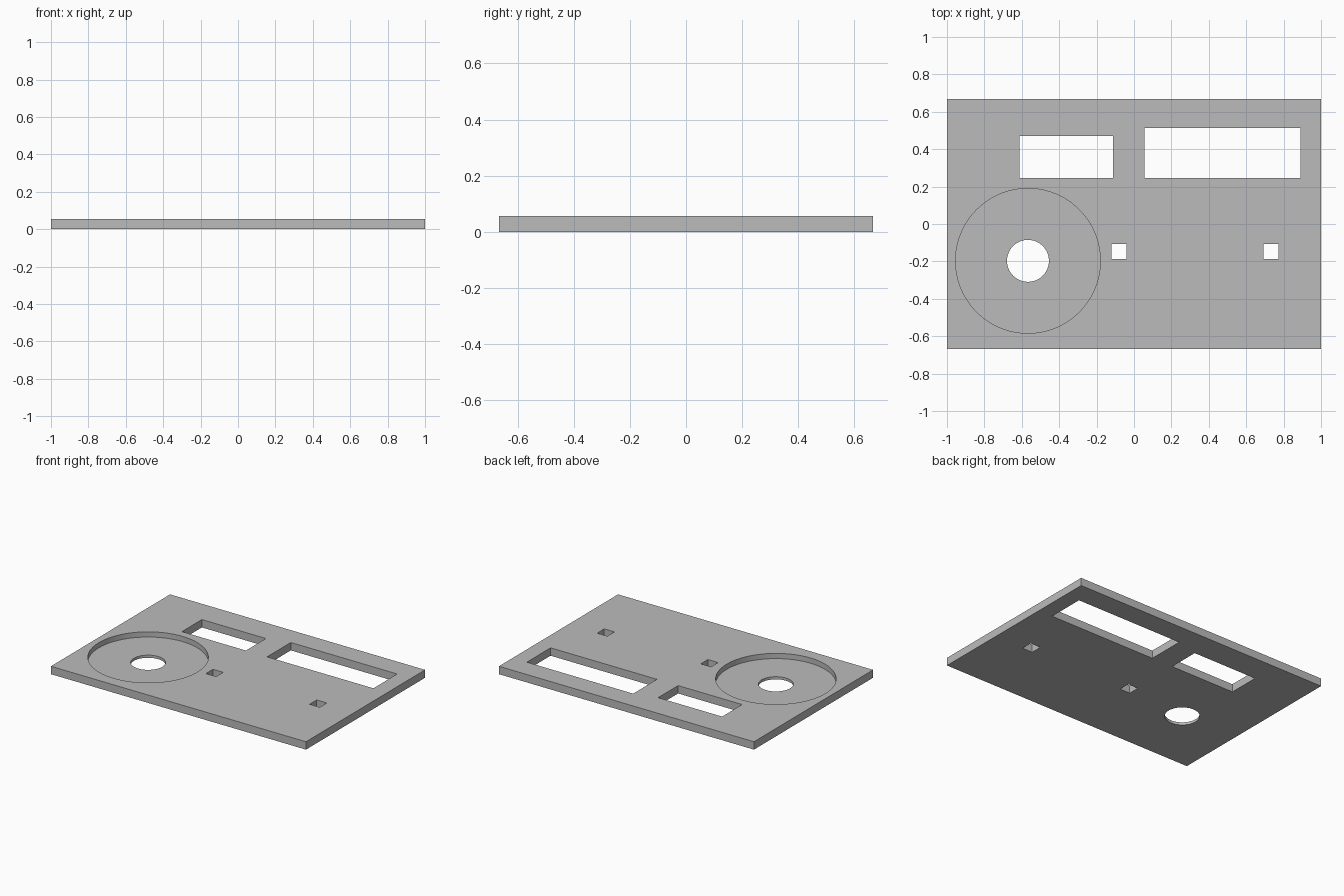
import bpy

# Remove the default cube
if "Cube" in bpy.data.objects:
    bpy.data.objects.remove(bpy.data.objects["Cube"], do_unlink=True)

THICK = 0.056
FLOOR = 0.019

grey = bpy.data.materials.new("plain grey")
grey.use_nodes = True
colour = (0.5, 0.5, 0.5, 1)
grey.diffuse_color = colour
grey.node_tree.nodes["Principled BSDF"].inputs["Base Color"].default_value = colour


def box(name, x0, x1, y0, y1, z0, z1):
    bpy.ops.mesh.primitive_cube_add(
        size=1, location=((x0 + x1) / 2, (y0 + y1) / 2, (z0 + z1) / 2))
    obj = bpy.context.object
    obj.name = name
    obj.scale = (x1 - x0, y1 - y0, z1 - z0)
    bpy.ops.object.transform_apply(location=False, rotation=False, scale=True)
    obj.data.materials.append(grey)
    return obj


def disc(name, radius, z0, z1):
    bpy.ops.mesh.primitive_cylinder_add(
        vertices=96, radius=radius, depth=z1 - z0,
        location=(-0.567, -0.197, (z0 + z1) / 2))
    obj = bpy.context.object
    obj.name = name
    obj.data.materials.append(grey)
    return obj


# Panel slab
panel = box("panel", -1, 1, -0.667, 0.667, 0, THICK)

# Cutters: windows, small square holes, round recess with a centre hole
windows = {
    "small_window": (-0.613, -0.111, 0.247, 0.471),
    "large_window": (0.055, 0.889, 0.247, 0.513),
    "left_square_hole": (0.692, 0.772, -0.187, -0.107),
    "right_square_hole": (-0.121, -0.041, -0.187, -0.107),
}
cutters = [box(name + "_cutter", *rect, -0.1, 0.2) for name, rect in windows.items()]
cutters.append(disc("dial_recess_cutter", 0.387, FLOOR, 0.2))
cutters.append(disc("dial_hole_cutter", 0.112, -0.1, 0.3))

# Cut the openings and keep only the finished panel
bpy.ops.object.select_all(action="DESELECT")
panel.select_set(True)
bpy.context.view_layer.objects.active = panel
for cutter in cutters:
    mod = panel.modifiers.new(cutter.name, "BOOLEAN")
    mod.operation = "DIFFERENCE"
    mod.solver = "EXACT"
    mod.object = cutter
    bpy.ops.object.modifier_apply(modifier=mod.name)
    bpy.data.objects.remove(cutter, do_unlink=True)

# Smooth round walls, sharp edges elsewhere
bpy.ops.object.shade_smooth_by_angle(angle=0.52)
